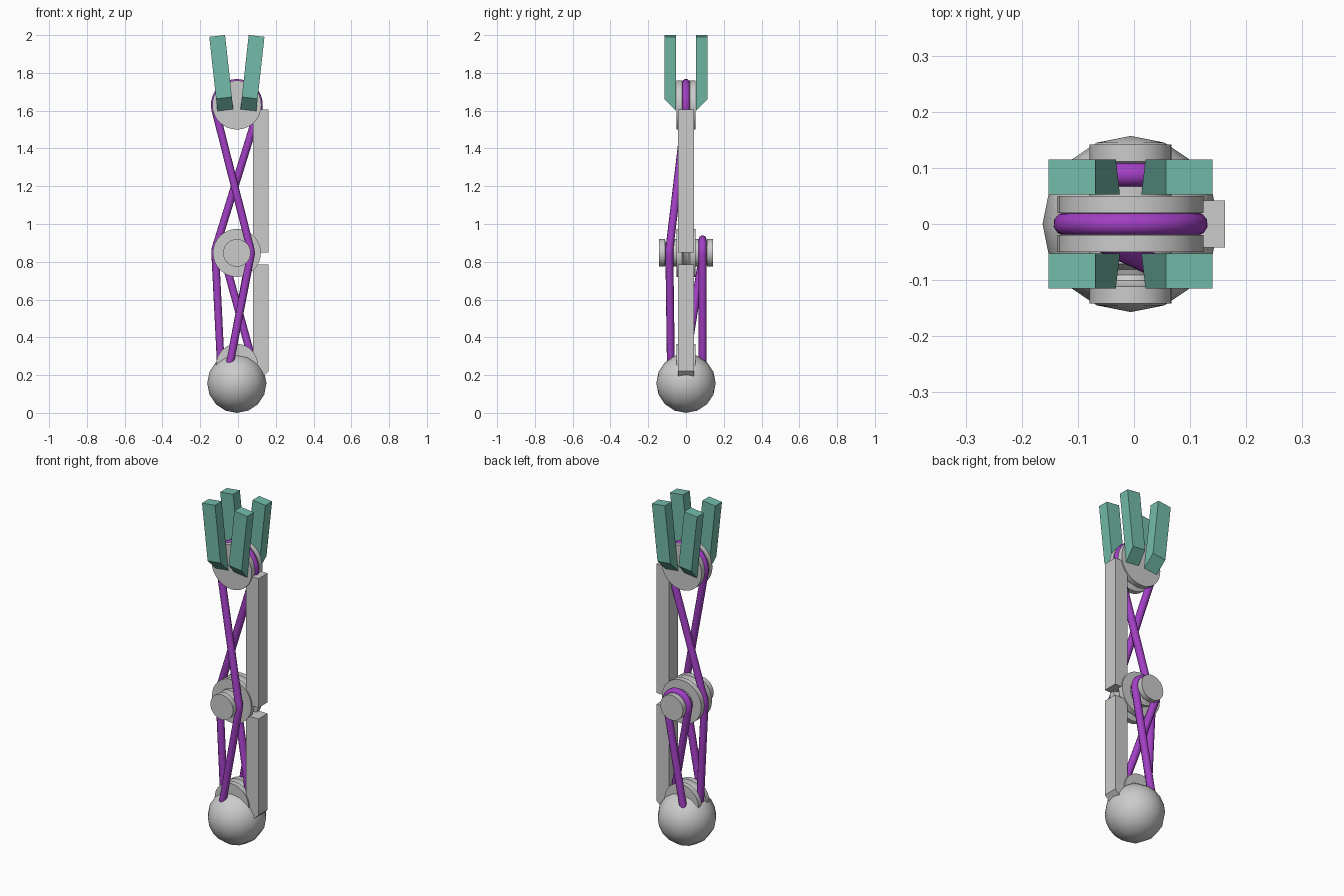
import bpy, bmesh
from math import sin, cos, pi, radians
from mathutils import Vector, Matrix

if "Cube" in bpy.data.objects:
    bpy.data.objects.remove(bpy.data.objects["Cube"])

CX = -0.006  # shared axis of joints


def material(name, rgb):
    m = bpy.data.materials.new(name)
    m.diffuse_color = (*rgb, 1)
    m.use_nodes = True
    m.node_tree.nodes["Principled BSDF"].inputs["Base Color"].default_value = m.diffuse_color
    return m


def smooth(obj, angle=32):
    bpy.ops.object.select_all(action='DESELECT')
    obj.select_set(True)
    bpy.context.view_layer.objects.active = obj
    bpy.ops.object.shade_smooth_by_angle(angle=radians(angle))


def add(name, bm, mat=None):
    bmesh.ops.recalc_face_normals(bm, faces=bm.faces)
    me = bpy.data.meshes.new(name)
    bm.to_mesh(me)
    bm.free()
    obj = bpy.data.objects.new(name, me)
    bpy.context.collection.objects.link(obj)
    if mat:
        me.materials.append(mat)
    return obj


def lathe(name, profile, z, steps=32):
    """Spin an (r, y) profile about the y axis."""
    bm = bmesh.new()
    vs = [bm.verts.new((r, y, 0)) for r, y in profile]
    es = [bm.edges.new(p) for p in zip(vs, vs[1:])]
    bmesh.ops.spin(bm, geom=vs + es, cent=(0, 0, 0), axis=(0, 1, 0),
                   angle=2 * pi, steps=steps)
    bmesh.ops.remove_doubles(bm, verts=bm.verts, dist=1e-5)
    obj = add(name, bm)
    obj.location = (CX, 0, z)
    smooth(obj)
    return obj


def pulley(r, y0, y1, half_groove=0.02, depth=0.032):
    c = (y0 + y1) / 2
    g = half_groove
    groove = [(r - depth * sin(pi * i / 6), c - g * cos(pi * i / 6)) for i in range(7)]
    return [(0, y0), (r, y0)] + groove + [(r, y1), (0, y1)]


def prism(name, outline, a, b, axis, mat=None):
    """Extrude a 2D outline along x (outline y,z) or y (outline x,z)."""
    put = (lambda p, t: (t, p[0], p[1])) if axis == 'x' else (lambda p, t: (p[0], t, p[1]))
    bm = bmesh.new()
    f = bm.faces.new([bm.verts.new(put(p, a)) for p in outline])
    ext = bmesh.ops.extrude_face_region(bm, geom=[f])
    vs = [v for v in ext['geom'] if isinstance(v, bmesh.types.BMVert)]
    bmesh.ops.translate(bm, verts=vs, vec=Vector(put((0, 0), b - a)))
    return add(name, bm, mat)


# Base ball, poles facing front and back
bpy.ops.mesh.primitive_uv_sphere_add(segments=16, ring_count=8, radius=0.157,
                                     location=(CX, 0, 0.157), rotation=(pi / 2, 0, 0))
ball = bpy.context.object
ball.name = "base_ball"
smooth(ball)

# Pulleys: base, middle (with small side pulleys) and top
lathe("base_pulley", pulley(0.11, -0.05, 0.05), 0.255)
lathe("middle_pulley", pulley(0.127, -0.05, 0.05), 0.847)
lathe("middle_side_pulley_front", pulley(0.073, -0.142, -0.04), 0.847)
lathe("middle_side_pulley_back", pulley(0.073, 0.04, 0.142), 0.847)
lathe("top_pulley", pulley(0.13, -0.05, 0.05), 1.63)

# Two link bars on the right
prism("upper_link", [(0.08, 0.85), (0.162, 0.85), (0.162, 1.605), (0.08, 1.605)],
      -0.042, 0.042, 'y')
prism("lower_link", [(0.08, 0.14), (0.162, 0.222), (0.162, 0.785), (0.08, 0.785)],
      -0.042, 0.042, 'y')

# Four splayed fingers with slanted lower ends
teal = material("teal", (0.17, 0.5, 0.4))
for side_x, lr in ((-1, "left"), (1, "right")):
    for side_y, fb in ((-1, "front"), (1, "back")):
        outline = [(side_y * y, z) for y, z in
                   ((0.053, 0), (0.115, 0.065), (0.115, 0.395), (0.053, 0.395))]
        f = prism(f"finger_{fb}_{lr}", outline, -0.042, 0.042, 'x', teal)
        f.location = (CX + side_x * 0.061, 0, 1.603)
        f.rotation_euler = (0, side_x * radians(6.3), 0)


# One long cable wound round all the pulleys
def arc(r, y, z, a0, a1, n=12):
    return [(CX + r * cos(radians(a0 + (a1 - a0) * i / n)), y,
             z + r * sin(radians(a0 + (a1 - a0) * i / n))) for i in range(n + 1)]


path = [(-0.045, -0.08, 0.25)]
path += arc(0.075, -0.088, 0.847, -12, 14, 4)
path += arc(0.117, 0, 1.63, 194, -14, 20)
path += arc(0.115, 0, 0.847, 164, 188, 4)
path += arc(0.085, 0, 0.255, 185, 375, 14)
path += arc(0.072, 0.088, 0.847, 196, -12, 18)
path += [(-0.045, 0.088, 0.25)]

cu = bpy.data.curves.new("cable", 'CURVE')
cu.dimensions = '3D'
cu.bevel_depth = 0.021
cu.bevel_resolution = 3
cu.use_fill_caps = True
sp = cu.splines.new('POLY')
sp.points.add(len(path) - 1)
for p, co in zip(sp.points, path):
    p.co = (*co, 1)
sp.use_smooth = True
cable = bpy.data.objects.new("cable", cu)
bpy.context.collection.objects.link(cable)
cu.materials.append(material("purple", (0.36, 0.05, 0.55)))
